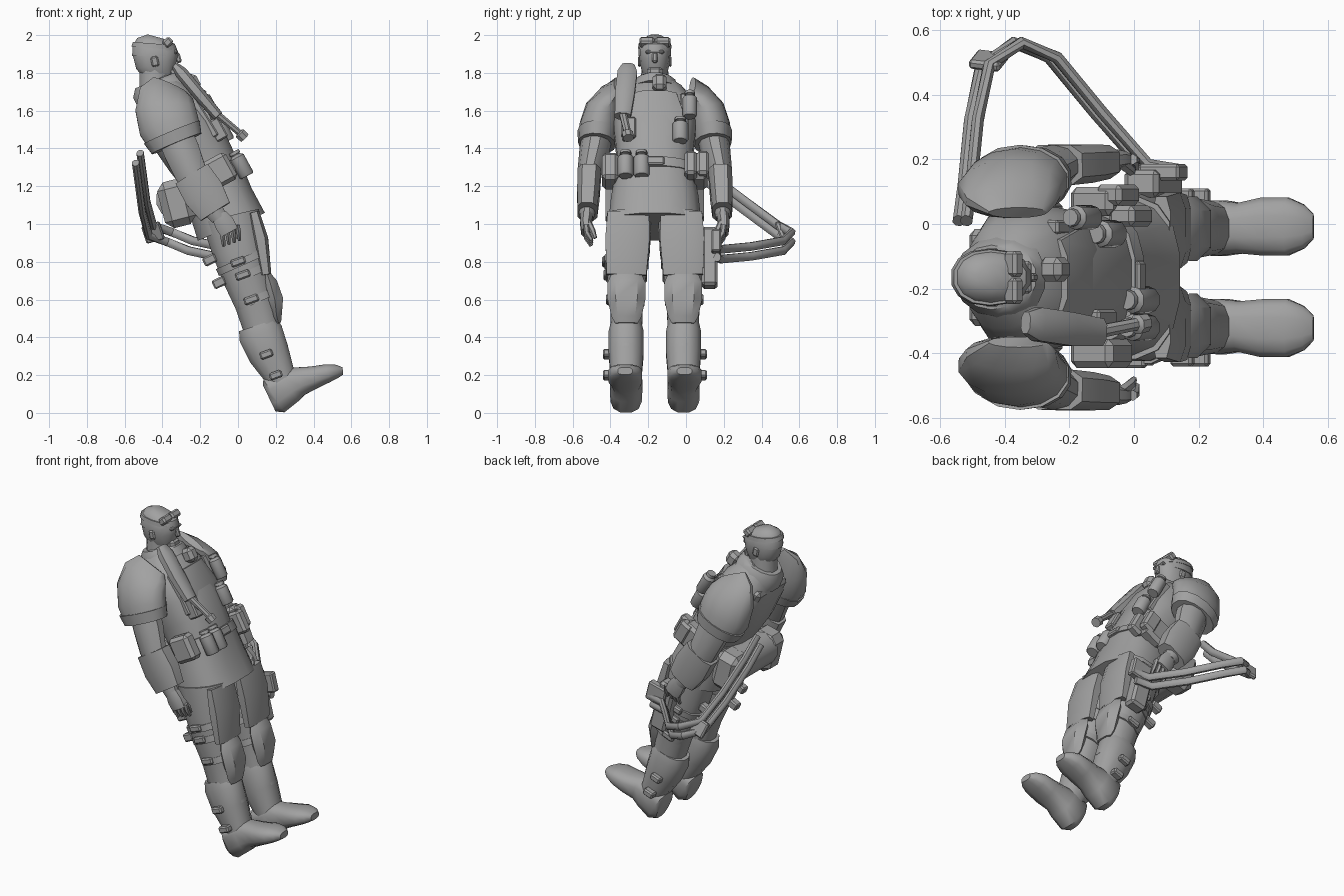
import bpy, bmesh, math
from mathutils import Vector, Matrix

C = -0.165      # middle plane of the figure (it faces +x and leans back)
TILT = -0.5     # lean of the torso about the y axis
CLOTH = bpy.data.materials.new("dark_grey")
CLOTH.diffuse_color = (.36, .36, .36, 1)


def finish(name, bm, angle=40):
    bmesh.ops.recalc_face_normals(bm, faces=bm.faces)
    me = bpy.data.meshes.new(name)
    bm.to_mesh(me)
    bm.free()
    me.materials.append(CLOTH)
    ob = bpy.data.objects.new(name, me)
    bpy.context.collection.objects.link(ob)
    bpy.ops.object.select_all(action='DESELECT')
    ob.select_set(True)
    bpy.context.view_layer.objects.active = ob
    bpy.ops.object.shade_smooth_by_angle(angle=math.radians(angle))
    return ob


def loft(name, rings, n=12, p=1.0, ref=(0, 1, 0)):
    """Skin rings (x, y, z, half depth, half width); p < 1 makes them boxy."""
    bm = bmesh.new()
    cs = [Vector(r[:3]) for r in rings]
    loops = []
    for i, r in enumerate(rings):
        t = (cs[min(i + 1, len(cs) - 1)] - cs[max(i - 1, 0)]).normalized()
        side = Vector(ref)
        side = (side - t * side.dot(t)).normalized()
        dep = side.cross(t)
        ring = []
        for k in range(n):
            a = 2 * math.pi * (k + 0.5) / n
            c, s = math.cos(a), math.sin(a)
            c, s = math.copysign(abs(c) ** p, c), math.copysign(abs(s) ** p, s)
            ring.append(bm.verts.new(cs[i] + dep * r[3] * c + side * r[4] * s))
        loops.append(ring)
    for a, b in zip(loops, loops[1:]):
        for k in range(n):
            bm.faces.new((a[k], a[(k + 1) % n], b[(k + 1) % n], b[k]))
    bm.faces.new(loops[0])
    bm.faces.new(loops[-1])
    return finish(name, bm)


def box(name, c, size, ry=TILT, rx=0, bevel=0.008):
    bm = bmesh.new()
    bmesh.ops.create_cube(bm, size=1, matrix=Matrix.Diagonal((*size, 1)))
    if bevel:
        bmesh.ops.bevel(bm, geom=bm.edges[:], offset=bevel, segments=1, affect='EDGES')
    bm.transform(Matrix.Translation(c) @ Matrix.Rotation(rx, 4, 'X') @ Matrix.Rotation(ry, 4, 'Y'))
    return finish(name, bm, 30)


def can(name, c, r, h, ry=TILT):
    """Small canister with a cap, standing along the leaning body."""
    up, c = Vector((math.sin(ry), 0, math.cos(ry))), Vector(c)
    steps = ((-.5, .85), (-.44, 1), (.3, 1), (.4, .6), (.43, .6), (.44, .75), (.56, .7))
    return loft(name, [(*(c + up * h * k), r * m, r * m) for k, m in steps], 10)


def mid(rows):
    return [(x, C, z, a, b) for x, z, a, b in rows]


# Torso, coat skirt, belt and collar
loft("torso", mid([(-.10, 1.10, .165, .20), (-.14, 1.25, .165, .20), (-.21, 1.37, .18, .205),
                   (-.28, 1.48, .185, .22), (-.36, 1.61, .165, .22), (-.41, 1.70, .125, .16),
                   (-.44, 1.76, .075, .08)]), 16, .8)
loft("coat_skirt", mid([(-.145, 1.29, .165, .205), (-.095, 1.13, .18, .235), (-.035, .985, .195, .25)]), 16, .78)
loft("belt", mid([(-.153, 1.285, .175, .213), (-.13, 1.235, .18, .22)]), 16, .8)
loft("collar", mid([(-.40, 1.685, .15, .14), (-.43, 1.735, .145, .12), (-.44, 1.76, .115, .10)]), 14)
loft("chest_plate", mid([(-.165, 1.42, .09, .16), (-.215, 1.54, .10, .18), (-.285, 1.66, .095, .13)]), 10, .6)
box("back_plate", (-.43, C, 1.52), (.06, .30, .26), TILT, bevel=.02)
box("neck_mask", (-.245, C + .025, 1.745), (.08, .075, .09), bevel=.02)

# Head with beard, nose, ears, cap and raised goggles
loft("neck", mid([(-.44, 1.70, .085, .08), (-.44, 1.82, .085, .07)]), 10)
loft("head", mid([(-.39, 1.765, .05, .045), (-.41, 1.80, .09, .066), (-.43, 1.85, .115, .080),
                  (-.437, 1.90, .122, .083), (-.442, 1.95, .11, .076), (-.44, 1.98, .06, .045)]), 14, .9)
loft("cap", mid([(-.444, 1.89, .119, .086), (-.444, 1.94, .117, .086), (-.442, 1.97, .095, .07),
                 (-.436, 1.992, .045, .04)]), 14, .9)
box("nose", (-.318, C, 1.88), (.03, .028, .055), -.3)
box("brow", (-.335, C, 1.91), (.035, .10, .02), -.2)
box("beard", (-.345, C, 1.80), (.055, .085, .07), -.2, bevel=.02)
loft("goggle_strap", mid([(-.447, 1.93, .121, .089), (-.445, 1.955, .114, .086)]), 14, .9)
for s in (-1, 1):
    box("goggle_lens", (-.372, C + s * .042, 1.962), (.05, .08, .045), -.75, bevel=.01)
    box("ear", (-.44, C + s * .082, 1.86), (.04, .015, .055), -.2)


# Arms, legs and gear repeated on both sides
def sided(s, rows):
    return [(x, C + s * d, z, a, b) for x, d, z, a, b in rows]


for s in (-1, 1):
    loft("shoulder_pad", sided(s, [(-.36, .20, 1.735, .10, .02), (-.38, .235, 1.69, .145, .06),
         (-.385, .272, 1.61, .162, .096), (-.365, .292, 1.52, .165, .107), (-.335, .303, 1.455, .15, .102)]), 14, 1)
    loft("sleeve_cuff", sided(s, [(-.35, .302, 1.485, .163, .108), (-.325, .307, 1.425, .145, .10)]), 14, .95)
    loft("arm", sided(s, [(-.37, .29, 1.56, .095, .085), (-.30, .32, 1.39, .10, .08),
         (-.25, .345, 1.27, .09, .065), (-.18, .355, 1.15, .072, .055), (-.10, .36, 1.03, .045, .038)]), 10)
    loft("gauntlet", sided(s, [(-.245, .347, 1.265, .105, .065), (-.18, .352, 1.16, .115, .062),
         (-.12, .357, 1.065, .095, .055)]), 8, .6)
    loft("palm", sided(s, [(-.10, .36, 1.045, .045, .035), (-.07, .365, 1.0, .056, .032),
         (-.045, .365, .955, .052, .026)]), 8, .8)
    for k in range(4):
        x = -.088 + k * .028
        loft("finger", sided(s, [(x, .365, .965 + k * .01, .015, .017), (x + .008, .36, .925 + k * .01, .014, .015),
             (x + .012, .335, .885 + k * .01, .010, .011)]), 6)
    loft("thumb", sided(s, [(-.04, .355, 1.01, .02, .02), (-.01, .33, .965, .016, .016),
         (0, .315, .925, .01, .01)]), 6)
    # Legs and boots
    loft("leg", sided(s, [(-.04, .135, 1.04, .16, .122), (.005, .143, .86, .145, .12), (.045, .15, .71, .125, .105),
         (.09, .15, .58, .11, .09), (.125, .15, .45, .10, .085), (.18, .15, .32, .095, .08)]), 12, .9)
    loft("boot_shaft", sided(s, [(.105, .152, .465, .108, .085), (.12, .152, .42, .122, .095),
         (.165, .152, .31, .112, .095), (.22, .152, .20, .085, .085), (.25, .152, .13, .08, .08)]), 12, .85)
    loft("boot_foot", sided(s, [(.165, .152, .078, .08, .06), (.19, .152, .09, .106, .085), (.27, .152, .145, .10, .088),
         (.33, .152, .168, .078, .08), (.40, .157, .187, .062, .092), (.475, .157, .21, .05, .092),
         (.525, .157, .22, .036, .07), (.555, .157, .222, .02, .04)]), 12, .75)
    loft("thigh_plate", sided(s, [(.085, .14, 1.06, .03, .115), (.12, .145, .92, .042, .123),
         (.148, .15, .73, .03, .11)]), 8, .6)
    loft("knee_pad", sided(s, [(.155, .15, .735, .02, .08), (.17, .15, .69, .042, .1), (.195, .15, .60, .05, .1),
         (.205, .15, .51, .03, .08), (.215, .15, .475, .015, .06)]), 6, .8)
    # Leg straps and their buckles: x, z, half depth, half width
    for x, z, a, b in ((.02, .80, .145, .12), (.045, .73, .132, .112), (.09, .60, .115, .098)):
        loft("leg_strap", sided(s, [(x - .008, .15, z + .018, a, b), (x + .008, .15, z - .018, a, b)]), 12, .88)
        box("strap_buckle", (x - .02, C + s * (.145 + b), z), (.08, .03, .04), -.35)
    for x, z in ((.15, .31), (.2, .20)):
        box("boot_buckle", (x, C + s * .25, z), (.07, .05, .04), -.35)
    for x in (-.15, -.1):
        box("strap_tail", (x, C + s * .18, .81 - (x + .15) * 2.4), (.07, .05, .05), -.45)
    # Hip pouches
    box("side_pouch", (-.10, C + s * .235, 1.28), (.15, .09, .16), bevel=.02)
    box("rear_pouch", (-.325, C + s * .18, 1.11), (.17, .16, .25), -.25, bevel=.04)
    box("harness_strap", (-.19, C + s * .155, 1.57), (.05, .045, .26), -.55)

# Bedroll at the back of the hips
loft("back_roll", [(-.33, C + d, 1.13, r, r) for d, r in
     ((-.17, .07), (-.15, .105), (.15, .105), (.17, .07))], 12, ref=(0, 0, 1))

# Front belt gear
for y in (-.32, -.235):
    can("belt_canister", (.015, y, 1.315), .042, .14)
for y in (.025, .09):
    box("front_pouch", (-.01 - (y > .05) * .04, y, 1.31), (.09, .065, .14), bevel=.015)
box("buckle", (.01, C, 1.33), (.04, .10, .05))

# Chest gear: sheathed blade and two canisters
loft("sheath", [(-.335, -.305, 1.84, .02, .035), (-.30, -.31, 1.80, .036, .055), (-.20, -.325, 1.68, .036, .055),
                (-.105, -.335, 1.57, .03, .045)], 8, .75)
loft("grip", [(-.12, -.335, 1.59, .02, .022), (.005, -.31, 1.485, .018, .02), (.01, -.31, 1.48, .032, .032),
              (.035, -.305, 1.455, .03, .03)], 8)
can("chest_canister", (-.16, .02, 1.63), .038, .14)
can("chest_canister", (-.085, -.03, 1.495), .042, .13)
box("chest_pouch", (-.11, -.30, 1.50), (.07, .07, .12))

# Holster on the left thigh
box("holster", (.06, .125, .82), (.11, .085, .32), -.25, bevel=.015)
box("holster_flap", (.09, .16, .90), (.13, .05, .12), -.25)

# Pair of hoses looping from the back to the holster
PATH = ((-.53, .01, 1.35), (-.515, .12, 1.24), (-.495, .32, 1.09), (-.46, .49, .965), (-.36, .56, .93),
        (-.25, .515, .885), (-.11, .345, .855), (.03, .185, .84), (.14, .165, .85))
for off in (-1, 1):
    rows = [(x + off * .012, y, z + off * .026, .02, .024) for x, y, z in PATH]
    loft("hose", rows, 8, ref=(0, .02, 1))
box("hose_clamp", (-.45, .505, .955), (.10, .03, .10), -.3, .4)
